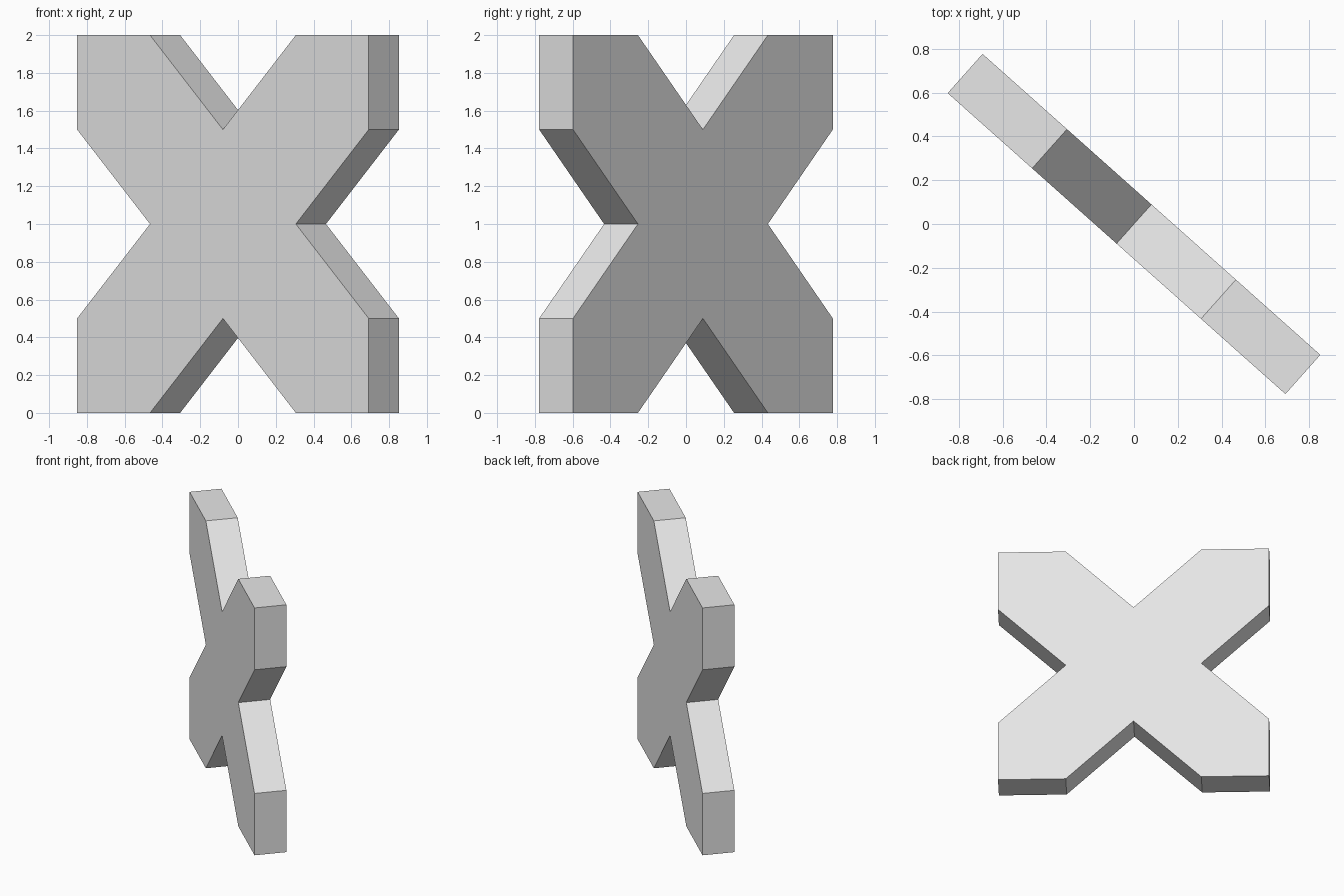
import bpy, bmesh, math
from mathutils import Matrix

cube = bpy.data.objects.get("Cube")
if cube:
    bpy.data.objects.remove(cube, do_unlink=True)

HALF_WIDTH, HALF_HEIGHT, THICKNESS = 1.034, 1.0, 0.24
TURN = math.radians(-41.7)

# Plain light grey
grey = bpy.data.materials.new("light grey")
grey.use_nodes = True
colour = (0.8, 0.8, 0.8, 1)
grey.diffuse_color = colour
grey.node_tree.nodes["Principled BSDF"].inputs["Base Color"].default_value = colour

# Cross outline: one quarter, turned about the centre in unit space
quarter = [(0.5, 0), (1, 0.5), (1, 1)]
outline = []
for x, z in quarter:
    outline.append((x, z))
for x, z in quarter[:2][::-1]:
    outline.append((z, x))
outline = outline[:-1] + [(0, 0.5)]
half = outline + [(-x, z) for x, z in outline[-2::-1]]
outline = half + [(x, -z) for x, z in half[-2:0:-1]]

# Cross slab: extrude the outline through its thickness
bm = bmesh.new()
face = bm.faces.new([bm.verts.new((x * HALF_WIDTH, -THICKNESS / 2, z * HALF_HEIGHT))
                     for x, z in outline])
result = bmesh.ops.extrude_face_region(bm, geom=[face], use_keep_orig=True)
moved = [v for v in result["geom"] if isinstance(v, bmesh.types.BMVert)]
bmesh.ops.translate(bm, verts=moved, vec=(0, THICKNESS, 0))
bmesh.ops.recalc_face_normals(bm, faces=bm.faces[:])
bm.transform(Matrix.Translation((0, 0, HALF_HEIGHT)) @ Matrix.Rotation(TURN, 4, "Z"))

mesh = bpy.data.meshes.new("cross_slab")
bm.to_mesh(mesh)
bm.free()
mesh.materials.append(grey)
bpy.context.collection.objects.link(bpy.data.objects.new("cross_slab", mesh))
